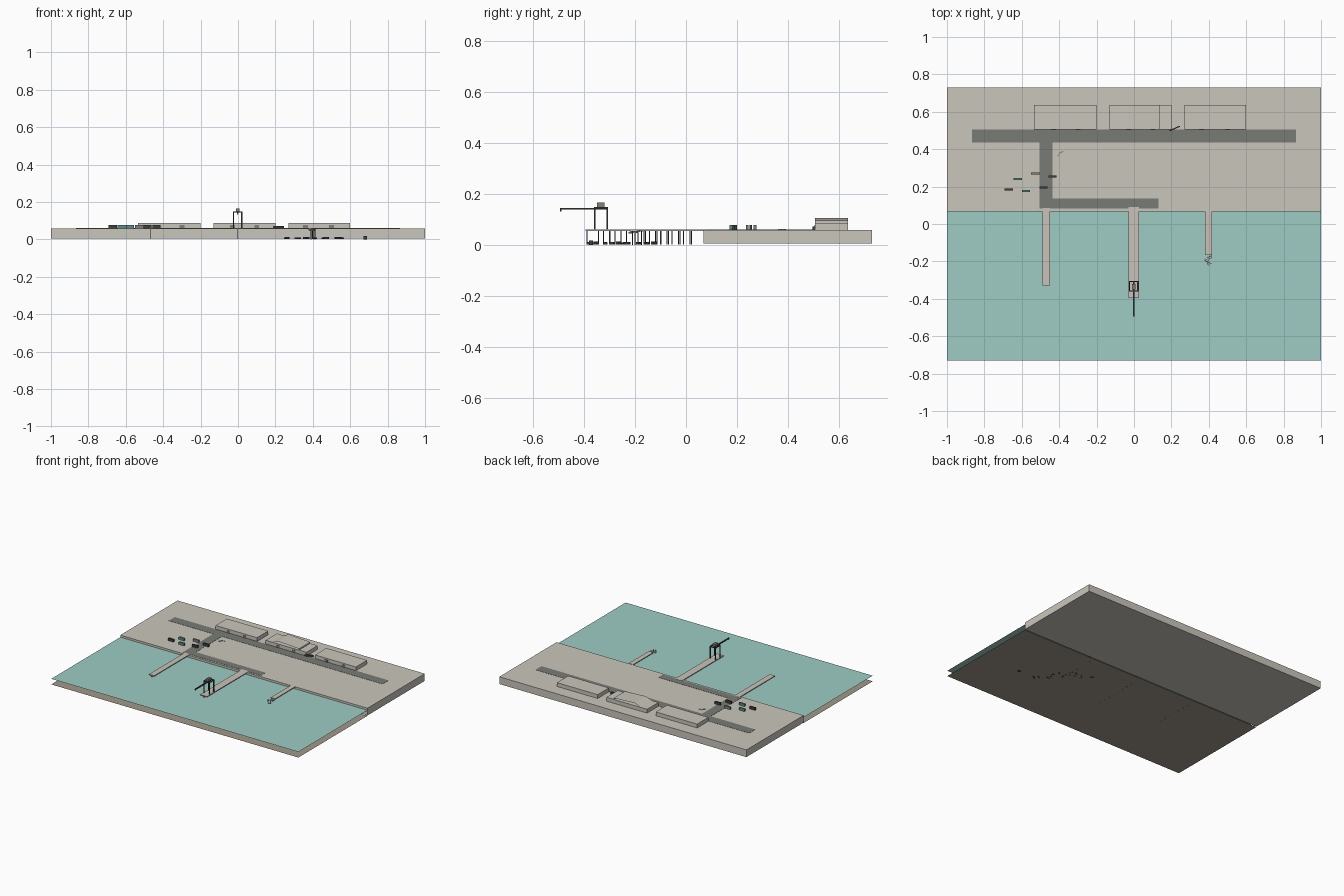
import bpy, bmesh, math, random
from mathutils import Matrix, Vector

if "Cube" in bpy.data.objects:
    bpy.data.objects.remove(bpy.data.objects["Cube"])

random.seed(4)


def mat(name, r, g, b):
    m = bpy.data.materials.new(name)
    lin = [((c / 255 + 0.055) / 1.055) ** 2.4 for c in (r, g, b)]
    m.diffuse_color = (*lin, 1)
    m.use_nodes = True
    m.node_tree.nodes["Principled BSDF"].inputs["Base Color"].default_value = m.diffuse_color
    return m


CONCRETE = mat("concrete", 202, 198, 188)
WATER = mat("sea_green", 157, 204, 196)
SEABED = mat("seabed_brown", 160, 152, 138)
ASPHALT = mat("asphalt", 120, 123, 117)
DECK = mat("pier_deck", 202, 194, 185)
STEEL = mat("dark_steel", 62, 64, 60)
GREY = mat("mid_grey", 128, 129, 125)
TEAL = mat("teal_paint", 90, 140, 134)
RUST = mat("dull_tan", 158, 142, 120)


def finish(name, bm, m):
    me = bpy.data.meshes.new(name)
    bm.to_mesh(me)
    bm.free()
    me.materials.append(m)
    ob = bpy.data.objects.new(name, me)
    bpy.context.collection.objects.link(ob)
    return ob


def add_box(bm, x0, x1, y0, y1, z0, z1, turn=None):
    c = Vector(((x0 + x1) / 2, (y0 + y1) / 2, (z0 + z1) / 2))
    mx = Matrix.Translation(c)
    if turn:
        mx = mx @ turn
    mx = mx @ Matrix.Diagonal((x1 - x0, y1 - y0, z1 - z0, 1))
    bmesh.ops.create_cube(bm, size=1, matrix=mx)


def boxes(name, m, *dims):
    bm = bmesh.new()
    for d in dims:
        add_box(bm, *d)
    return finish(name, bm, m)


def sheet(name, m, profile, y0, y1):
    # thin surface following an x-z profile along y
    bm = bmesh.new()
    rows = [[bm.verts.new((x, y, z)) for x, z in profile] for y in (y0, y1)]
    for i in range(len(profile) - 1):
        bm.faces.new((rows[0][i], rows[0][i + 1], rows[1][i + 1], rows[1][i]))
    return finish(name, bm, m)


# Ground and sea
TOP = 0.059
SHORE = 0.068
boxes("land", CONCRETE, (-1, 1, SHORE, 0.73, 0.006, TOP))
sheet("seabed", SEABED, [(-1, 0.003), (1, 0.003)], -0.73, SHORE)
sheet("water", WATER, [(-1, 0.044), (1, 0.044)], -0.73, SHORE)

# Roads
rz = (TOP - 0.001, TOP + 0.0012)
boxes("roads", ASPHALT,
      (-0.865, 0.865, 0.435, 0.505, *rz),
      (-0.505, -0.435, 0.135, 0.435, *rz),
      (-0.505, 0.13, 0.082, 0.135, *rz))

# Piers with a row of piles below each
for name, x0, x1, y0, y1 in (("left_pier", -0.49, -0.448, -0.33, 0.085),
                             ("centre_pier", -0.03, 0.026, -0.395, 0.09),
                             ("right_pier", 0.38, 0.416, -0.165, SHORE)):
    boxes(name, DECK, (x0, x1, y0, y1, TOP - 0.003, TOP + 0.002))
    bm = bmesh.new()
    cx = (x0 + x1) / 2
    n = int((SHORE - y0) / 0.045)
    for i in range(n):
        y = y0 + 0.006 + i * 0.045
        add_box(bm, cx - 0.002, cx + 0.002, y - 0.002, y + 0.002, 0.002, TOP - 0.003)
    finish(name + "_piles", bm, STEEL)

# Harbour sheds with doors on the front wall
for name, x0, x1, doors in (("left_shed", -0.535, -0.2, (-0.43, -0.3)),
                            ("centre_shed", -0.13, 0.2, (-0.03, 0.1)),
                            ("right_shed", 0.27, 0.6, (0.36, 0.5))):
    boxes(name, CONCRETE, (x0, x1, 0.505, 0.635, TOP - 0.002, 0.087))
    boxes(name + "_doors", GREY,
          *[(d - 0.013, d + 0.013, 0.502, 0.508, TOP, 0.077) for d in doors])

# Raised roof on the centre shed
sheet("raised_roof", CONCRETE,
      [(-0.08, 0.088), (-0.03, 0.106), (0.14, 0.097), (0.14, 0.087)], 0.505, 0.635)

# Slanted barrier beside the centre shed
boxes("barrier", STEEL, (0.188, 0.248, 0.508, 0.514, TOP, 0.072,
                         Matrix.Rotation(math.radians(24), 4, 'Z')))

# Freight containers
for i, (x, y, m) in enumerate(((-0.67, 0.185, STEEL), (-0.622, 0.24, TEAL),
                               (-0.577, 0.176, TEAL), (-0.528, 0.27, GREY),
                               (-0.436, 0.254, STEEL), (-0.484, 0.195, STEEL))):
    boxes(f"container_{i + 1}", m,
          (x - 0.022, x + 0.022, y - 0.0055, y + 0.0055, TOP, 0.078))

# Planks lying on the quay
boxes("planks", RUST,
      (-0.412, -0.396, 0.365, 0.371, TOP, 0.062, Matrix.Rotation(0.9, 4, 'Z')),
      (-0.402, -0.376, 0.380, 0.387, TOP, 0.062, Matrix.Rotation(0.4, 4, 'Z')))

# Crane: portal frame, cab, boom and hook
legs = [(x - 0.003, x + 0.003, y - 0.003, y + 0.003, TOP, 0.15)
        for x in (-0.024, 0.02) for y in (-0.358, -0.308)]
beams = [(x - 0.003, x + 0.003, -0.361, -0.305, 0.144, 0.15) for x in (-0.024, 0.02)]
beams += [(-0.027, 0.023, y - 0.003, y + 0.003, 0.144, 0.15) for y in (-0.358, -0.308)]
boxes("crane_frame", STEEL, *legs, *beams)
boxes("crane_cab", GREY, (-0.012, 0.008, -0.35, -0.32, 0.148, 0.166))
boxes("crane_boom", STEEL, (-0.006, 0.002, -0.494, -0.31, 0.139, 0.146),
      (-0.004, 0.0, -0.494, -0.489, 0.131, 0.14))

# Broken end of the right pier
bm = bmesh.new()
for x, y, z, w, d, a in ((0.405, -0.18, 0.056, 0.024, 0.012, 0.4),
                         (0.388, -0.195, 0.052, 0.022, 0.010, -0.5),
                         (0.402, -0.214, 0.050, 0.016, 0.016, 0.8)):
    add_box(bm, x - w / 2, x + w / 2, y - d / 2, y + d / 2, z - 0.003, z + 0.003,
            Matrix.Rotation(a, 4, 'Z') @ Matrix.Rotation(a * 0.4, 4, 'X'))
finish("broken_deck", bm, DECK)
boxes("broken_posts", STEEL,
      *[(x - 0.002, x + 0.002, y - 0.002, y + 0.002, 0, 0.056)
        for x, y in ((0.39, -0.2), (0.405, -0.175), (0.412, -0.21))])

# Sunken rubble on the seabed
bm = bmesh.new()
for i in range(16):
    t = i / 15
    x = 0.27 + 0.3 * t + random.uniform(-0.03, 0.03)
    y = -0.1 - 0.28 * t + random.uniform(-0.03, 0.03)
    s = random.uniform(0.006, 0.012)
    add_box(bm, x - s, x + s, y - s / 2, y + s / 2, 0.002, 0.002 + s,
            Matrix.Rotation(random.uniform(0, 3), 4, 'Z'))
add_box(bm, 0.67, 0.69, -0.38, -0.365, 0, 0.018)
finish("sunken_rubble", bm, STEEL)
